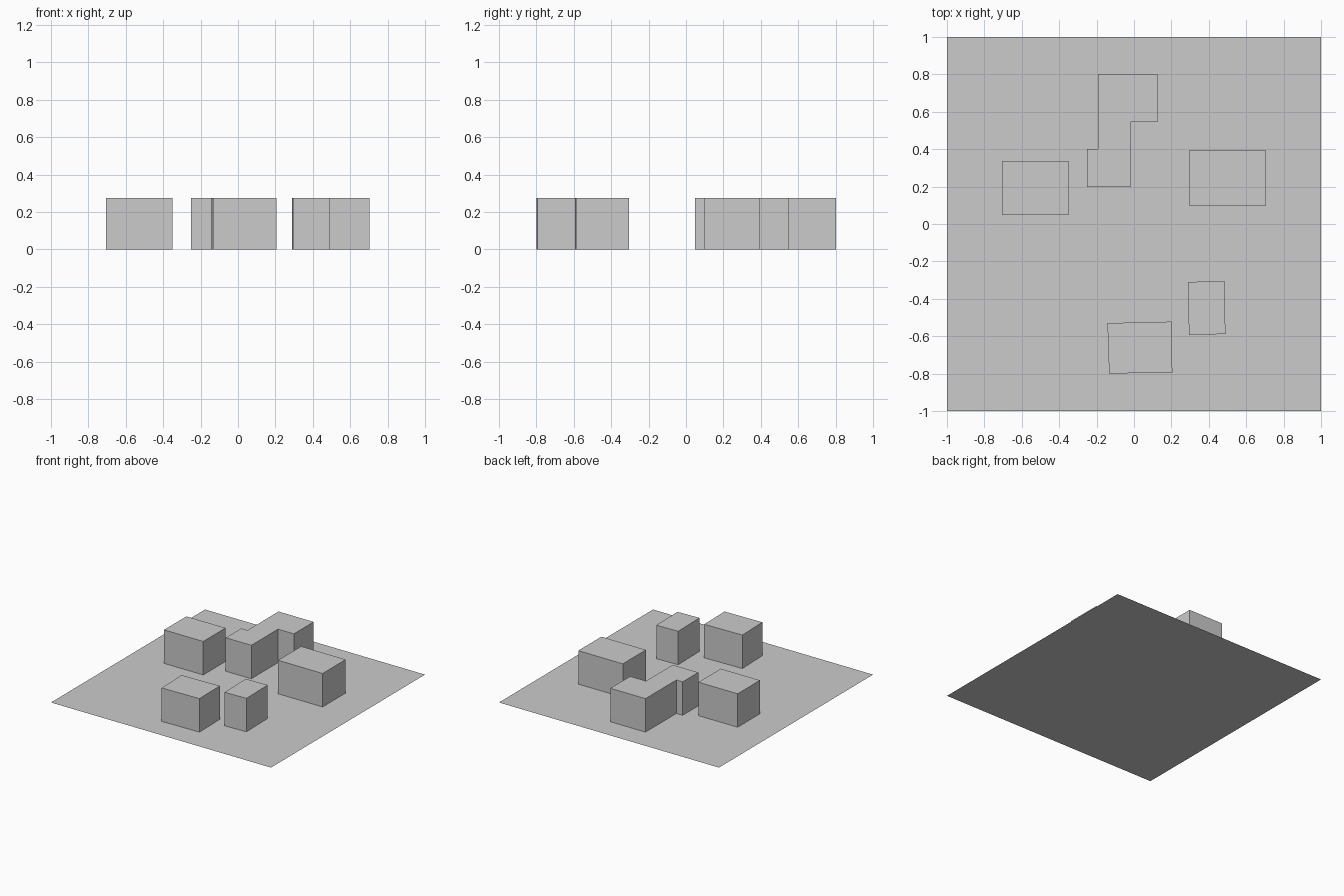
import bpy
import bmesh

if "Cube" in bpy.data.objects:
    bpy.data.objects.remove(bpy.data.objects["Cube"])

HEIGHT = 0.275

grey = bpy.data.materials.new("plain_grey")
grey.diffuse_color = (0.6, 0.6, 0.6, 1)
grey.use_nodes = True
grey.node_tree.nodes["Principled BSDF"].inputs["Base Color"].default_value = grey.diffuse_color


def flat_shape(name, outline, height=0.0):
    """Face from a counter-clockwise outline, raised into a block when height is given."""
    bm = bmesh.new()
    face = bm.faces.new([bm.verts.new((x, y, 0)) for x, y in outline])
    if height:
        top = bmesh.ops.extrude_face_region(bm, geom=[face], use_keep_orig=True)["geom"]
        verts = [v for v in top if isinstance(v, bmesh.types.BMVert)]
        bmesh.ops.translate(bm, verts=verts, vec=(0, 0, height))
        bmesh.ops.recalc_face_normals(bm, faces=bm.faces)
    mesh = bpy.data.meshes.new(name)
    bm.to_mesh(mesh)
    bm.free()
    mesh.materials.append(grey)
    obj = bpy.data.objects.new(name, mesh)
    bpy.context.collection.objects.link(obj)
    return obj


def rect(x0, y0, x1, y1):
    return [(x0, y0), (x1, y0), (x1, y1), (x0, y1)]


# Ground sheet
flat_shape("ground_sheet", rect(-1, -1, 1, 1))

# Rectangular buildings
flat_shape("left_building", rect(-0.706, 0.048, -0.35, 0.338), HEIGHT)
flat_shape("right_building", rect(0.297, 0.096, 0.702, 0.396), HEIGHT)

# Stepped building at the back
flat_shape("stepped_building", [
    (-0.25, 0.198), (-0.018, 0.198), (-0.018, 0.545), (0.126, 0.545),
    (0.126, 0.802), (-0.193, 0.802), (-0.193, 0.40), (-0.25, 0.40)], HEIGHT)

# Slightly skewed buildings at the front
flat_shape("front_building", [
    (-0.133, -0.80), (0.205, -0.793), (0.20, -0.522), (-0.142, -0.53)], HEIGHT)
flat_shape("small_building", [
    (0.294, -0.594), (0.489, -0.588), (0.483, -0.305), (0.288, -0.31)], HEIGHT)
